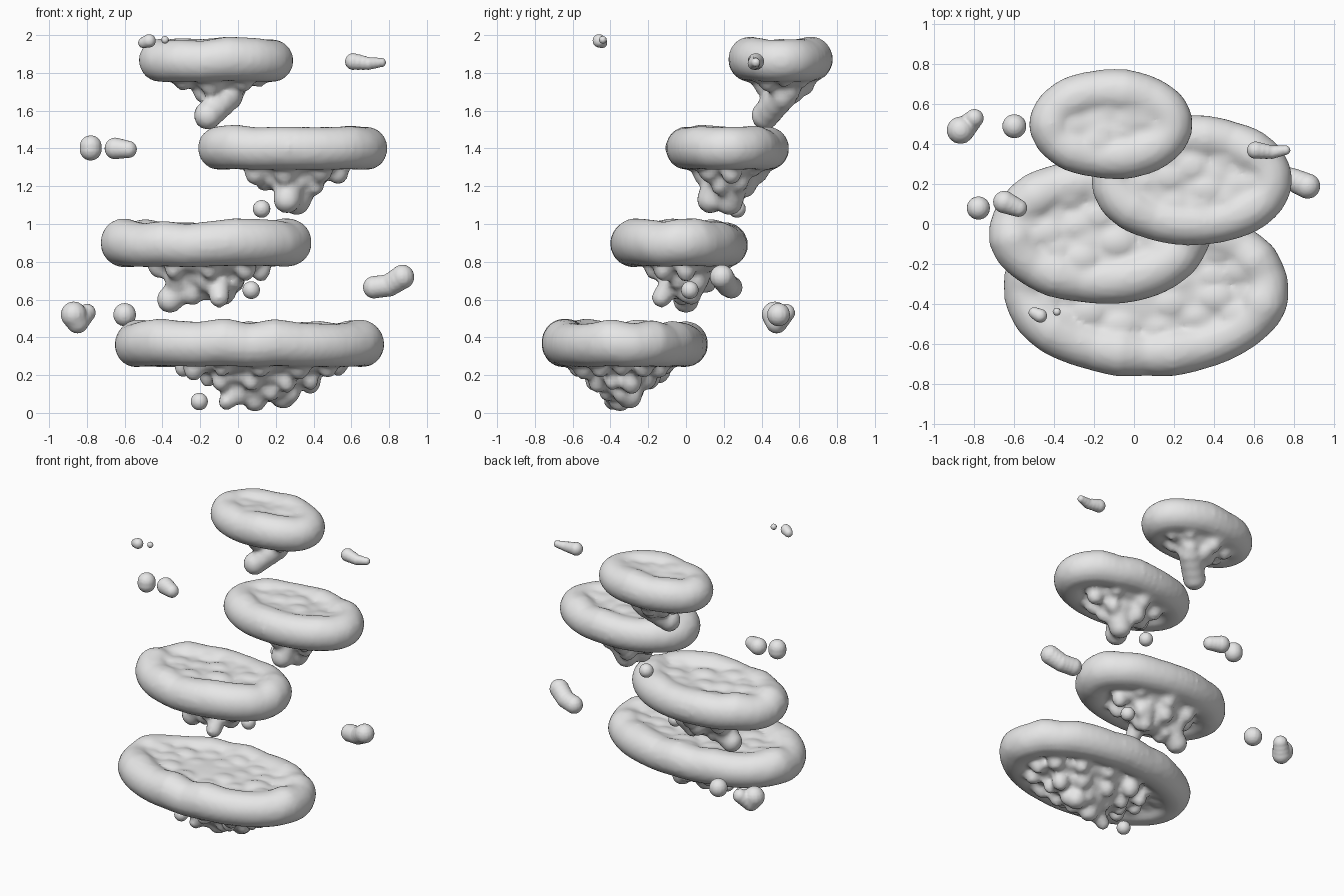
import bpy
import bmesh
import math
import random
from mathutils import Vector

cube = bpy.data.objects.get("Cube")
if cube:
    bpy.data.objects.remove(cube, do_unlink=True)

rng = random.Random(7)

# One pale grey stone colour
stone = bpy.data.materials.new("pale_grey_stone")
stone.use_nodes = True
GREY = (0.8, 0.8, 0.8, 1)
stone.diffuse_color = GREY
stone.node_tree.nodes["Principled BSDF"].inputs["Base Color"].default_value = GREY

# Unit ball that every lump is copied from
ball = bmesh.new()
bmesh.ops.create_uvsphere(ball, u_segments=14, v_segments=9, radius=1)
BALL_POINTS = [tuple(v.co) for v in ball.verts]
BALL_FACES = [[v.index for v in f.verts] for f in ball.faces]
ball.free()


class Lumps:
    """Collects overlapping balls and melts them into one soft surface."""

    def __init__(self):
        self.points, self.faces = [], []

    def blob(self, centre, sx, sy=None, sz=None):
        x, y, z = centre
        sy, sz = sy or sx, sz or sx
        first = len(self.points)
        self.points += [(x + a * sx, y + b * sy, z + c * sz) for a, b, c in BALL_POINTS]
        self.faces += [[first + i for i in f] for f in BALL_FACES]

    def chain(self, path, steps=3):
        """Run balls from point to point (x, y, z, radius)."""
        path = [Vector(p) for p in path]
        self.blob(path[0][:3], path[0][3])
        for a, b in zip(path, path[1:]):
            for i in range(1, steps + 1):
                p = a.lerp(b, i / steps)
                self.blob(p[:3], p[3])

    def finish(self, name, voxel, rounds):
        mesh = bpy.data.meshes.new(name)
        mesh.from_pydata(self.points, [], self.faces)
        mesh.materials.append(stone)
        obj = bpy.data.objects.new(name, mesh)
        bpy.context.collection.objects.link(obj)
        melt = obj.modifiers.new("melt", 'REMESH')
        melt.mode = 'VOXEL'
        melt.voxel_size = voxel
        melt.use_smooth_shade = True
        soften = obj.modifiers.new("soften", 'SMOOTH')
        soften.factor = 0.5
        soften.iterations = rounds


def ring(cx, cy, rx, ry, count, turn=0):
    """Yield evenly spaced places around an ellipse."""
    for i in range(count):
        a = math.tau * (i + turn) / count
        yield cx + rx * math.cos(a), cy + ry * math.sin(a)


def island(name, centre, rx, ry, tube, layers, lobes):
    cx, cy, cz = centre
    lumps = Lumps()
    # Thick, gently wavy rim
    px, py = rx - tube, ry - tube
    count = round(30 * (px + py))
    waves = [rng.uniform(-1, 1) for _ in range(count)]
    for i, (x, y) in enumerate(ring(cx, cy, px, py, count * 3)):
        k, t = divmod(i, 3)
        w = waves[k] + (waves[(k + 1) % count] - waves[k]) * t / 3
        lumps.blob((x, y, cz + 0.01 * w), tube * (1 + 0.05 * w))
    # Shallow lumpy dish inside the rim
    lumps.blob(centre, px, py, tube * 0.7)
    for f in (0.3, 0.6, 0.85):
        for x, y in ring(cx, cy, px * f, py * f, round(18 * f), f):
            lumps.blob((x, y, cz + rng.uniform(-0.01, 0.01)),
                       0.14, 0.11, tube * rng.uniform(0.72, 0.84))
    # Knobbly root tapering down below the dish
    for n, (z, lx, ly, hx, hy) in enumerate(layers):
        lumps.blob((lx, ly, z + 0.02), hx * 0.9, hy * 0.9, 0.075)
        for x, y in ring(lx, ly, hx - 0.05, hy - 0.05, max(5, round(26 * hx)), n / 2):
            r = rng.uniform(0.045, 0.065)
            lumps.blob((x, y, z + rng.uniform(-0.01, 0.03)), r, r, r * 1.3)
    for path in lobes:
        lumps.chain(path)
    lumps.finish(name, 0.018, 4)


# Four floating islands, lowest to highest
island("lowest_island", (0.06, -0.325, 0.365), 0.72, 0.445, 0.122,
       [(0.24, 0.12, -0.34, 0.46, 0.28), (0.18, 0.12, -0.34, 0.33, 0.2),
        (0.12, 0.13, -0.34, 0.2, 0.13)],
       [[(0.1, -0.36, 0.14, 0.07), (0.09, -0.35, 0.07, 0.065)],
        [(0.2, -0.31, 0.14, 0.08), (0.24, -0.3, 0.09, 0.07)],
        [(0.02, -0.37, 0.13, 0.05), (-0.06, -0.39, 0.06, 0.047)]])

island("second_island", (-0.17, -0.035, 0.895), 0.56, 0.37, 0.122,
       [(0.77, -0.15, 0, 0.32, 0.22), (0.71, -0.17, 0.01, 0.23, 0.15),
        (0.65, -0.16, 0, 0.15, 0.09)],
       [[(-0.26, 0.01, 0.7, 0.08), (-0.36, 0, 0.6, 0.073)],
        [(-0.1, -0.07, 0.7, 0.06), (-0.1, -0.13, 0.61, 0.054)],
        [(-0.04, 0.06, 0.72, 0.07), (-0.07, 0.03, 0.62, 0.05)]])

island("third_island", (0.29, 0.22, 1.4), 0.505, 0.33, 0.115,
       [(1.29, 0.3, 0.24, 0.28, 0.2), (1.22, 0.29, 0.23, 0.2, 0.14)],
       [[(0.27, 0.17, 1.22, 0.08), (0.26, 0.13, 1.13, 0.075)],
        [(0.34, 0.24, 1.22, 0.09), (0.31, 0.23, 1.12, 0.075)]])

island("highest_island", (-0.115, 0.5, 1.87), 0.415, 0.28, 0.117,
       [(1.76, -0.1, 0.52, 0.26, 0.16), (1.7, -0.09, 0.52, 0.14, 0.1)],
       [[(-0.05, 0.51, 1.68, 0.08), (-0.16, 0.42, 1.575, 0.077)]])

# Loose pebbles drifting around the islands
pebbles = {
    "root_pebble_low": [(-0.205, -0.35, 0.06, 0.047)],
    "root_pebble_second": [(0.07, 0.02, 0.65, 0.048)],
    "root_pebble_third": [(0.125, 0.27, 1.08, 0.048)],
    "left_long_pebble": [(0.72, 0.24, 0.665, 0.06), (0.8, 0.22, 0.675, 0.06),
                         (0.87, 0.19, 0.72, 0.065)],
    "left_high_pebble": [(0.61, 0.37, 1.86, 0.045), (0.69, 0.36, 1.85, 0.035),
                         (0.76, 0.37, 1.855, 0.025)],
    "right_low_pebble": [(-0.87, 0.47, 0.52, 0.07), (-0.85, 0.48, 0.48, 0.06),
                         (-0.8, 0.53, 0.53, 0.048)],
    "right_low_ball": [(-0.6, 0.49, 0.52, 0.062)],
    "right_middle_ball": [(-0.78, 0.08, 1.41, 0.06), (-0.78, 0.08, 1.395, 0.06)],
    "right_middle_pebble": [(-0.65, 0.11, 1.4, 0.058), (-0.58, 0.08, 1.395, 0.046)],
    "front_high_pebble": [(-0.5, -0.445, 1.96, 0.03), (-0.47, -0.46, 1.97, 0.036)],
    "front_high_ball": [(-0.387, -0.44, 1.975, 0.022)],
}
for label, path in pebbles.items():
    pebble = Lumps()
    pebble.chain(path)
    pebble.finish(label, 0.008, 2)
